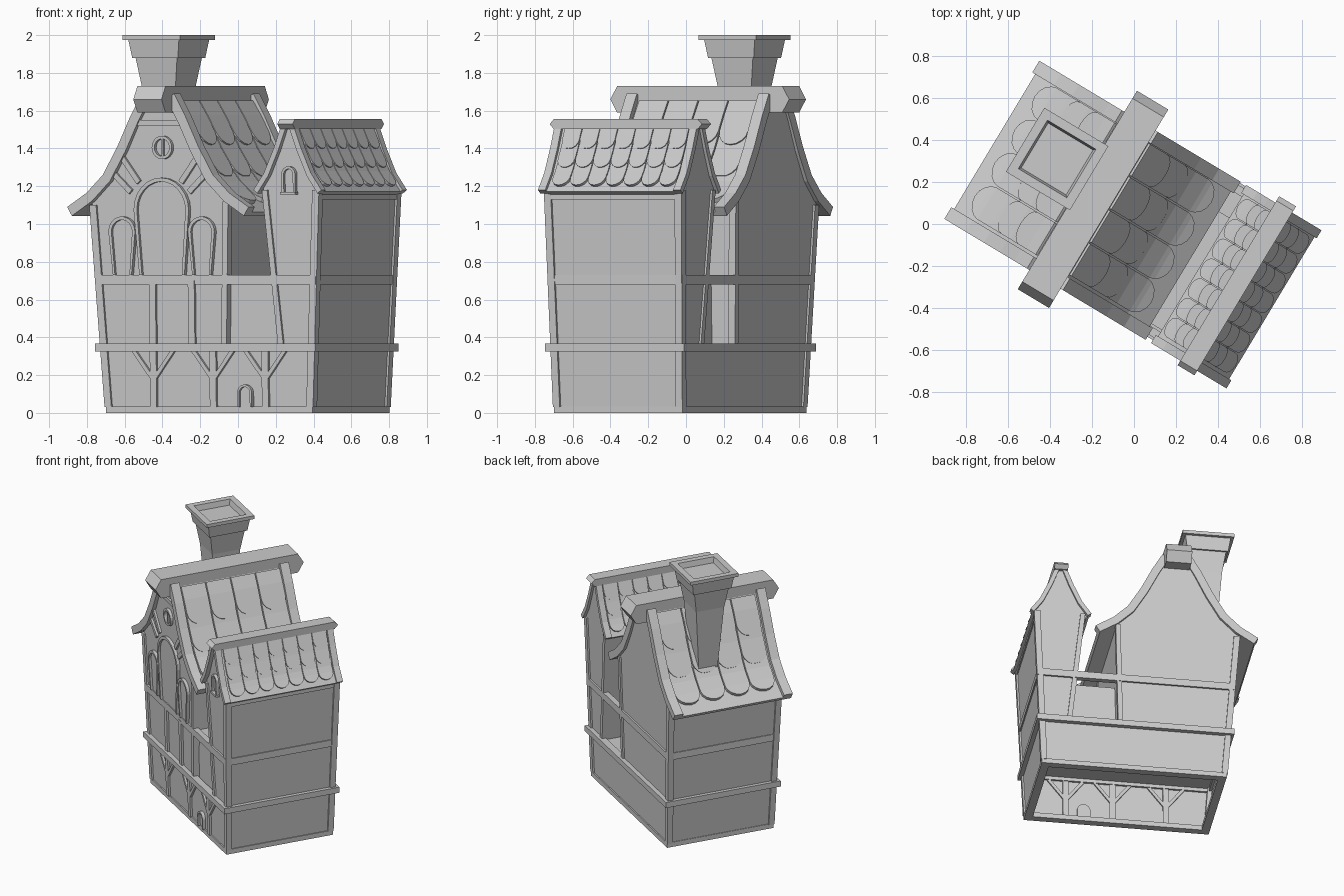
import bpy, math
from math import sin, cos, pi
from mathutils import Vector

if "Cube" in bpy.data.objects:
    bpy.data.objects.remove(bpy.data.objects["Cube"])

YAW = math.radians(-31)          # whole house is turned about z
FV = lambda z: .387 + .022 * z   # wall distance from centre line (front/back)
UL = lambda z: -.57 - .075 * z   # left wall
UR = lambda z: .69 + .045 * z    # right wall


def mesh(name, verts, faces):
    me = bpy.data.meshes.new(name)
    me.from_pydata(verts, [], faces)
    me.update()
    ob = bpy.data.objects.new(name, me)
    bpy.context.collection.objects.link(ob)
    ob.rotation_euler.z = YAW
    return ob


def prism(name, pts, va, vb, skip=()):
    """Profile in (x, z) extruded along y from va to vb (numbers or functions of z)."""
    f = lambda v, z: v(z) if callable(v) else v
    n = len(pts)
    area = sum(pts[i - 1][0] * pts[i][1] - pts[i][0] * pts[i - 1][1] for i in range(n))
    if area < 0:
        pts = pts[::-1]
    verts = [(x, f(va, z), z) for x, z in pts] + [(x, f(vb, z), z) for x, z in pts]
    faces = [tuple(range(n)), tuple(range(2 * n - 1, n - 1, -1))]
    faces += [(i, i + n, (i + 1) % n + n, (i + 1) % n) for i in range(n) if i not in skip]
    return mesh(name, verts, faces)


def box(name, x0, x1, y0, y1, z0, z1):
    return prism(name, [(x0, z0), (x1, z0), (x1, z1), (x0, z1)], y0, y1)


def ring(name, x0, x1, y, z0, z1, t):
    """Four beams running round the house."""
    box(name + "_front", x0, x1, -y, -y + t, z0, z1)
    box(name + "_back", x0, x1, y - t, y, z0, z1)
    box(name + "_left", x0, x0 + t, -y + t, y - t, z0, z1)
    box(name + "_right", x1 - t, x1, -y + t, y - t, z0, z1)


def on_front(name, pts, out=.015, inn=.012):
    return prism(name, pts, lambda z: -FV(z) - out, lambda z: -FV(z) + inn)


def bar(name, a, b, w, out=.015):
    a, b = Vector(a), Vector(b)
    d = (b - a).normalized() * w / 2
    n = Vector((-d.y, d.x))
    return on_front(name, [tuple(p) for p in (a + n, a - n, b - n, b + n)], out)


def offset(prof, t):
    """Shift a roof profile (ridge to eave) inward along its normals."""
    out = []
    for i, p in enumerate(prof):
        a, b = Vector(prof[max(i - 1, 0)]), Vector(prof[min(i + 1, len(prof) - 1)])
        d = (b - a).normalized()
        out.append((p[0] + d.y * t, p[1] - d.x * t))
    return out


def slab(name, cx, prof, t, v0, v1):
    inner = offset(prof, t)
    for s, side in ((-1, "left"), (1, "right")):
        prism(f"{name}_{side}", [(cx + s * x, z) for x, z in prof + inner[::-1]], v0, v1)


def tiles(name, cx, side, prof, ends, length, cols, v, thick):
    """Rounded shingles following the roof profile."""
    def at(s, n):
        for i in range(len(prof) - 1):
            a, b = Vector(prof[i]), Vector(prof[i + 1])
            if s <= (b - a).length or i == len(prof) - 2:
                d = (b - a).normalized()
                p = a + d * s + Vector((-d.y, d.x)) * n
                return cx + side * p.x, p.y
            s -= (b - a).length
    verts, faces = [], []
    pitch = 2 * v / cols
    w = pitch * .48
    for end in ends:
        top = max(end - length, 0.02)
        bend = end - w * .95
        mid = (top + bend) / 2
        outline = [(w, top), (w, mid)] + [(w * cos(a), bend + w * .95 * sin(a))
                   for a in [pi * k / 8 for k in range(9)]] + [(-w, mid), (-w, top)]
        for c in range(cols):
            cy = -v + pitch * (c + .5)
            b, n = len(verts), len(outline)
            for base in (thick, -.004):
                for y, s in outline:
                    h = base + thick * (s - top) / (end - top)
                    x, z = at(s, max(h, 0) if base > 0 else base)
                    verts.append((x, cy + y, z))
            # fan of cross strips keeps the bent shingle clean
            for k in (0, n):
                faces += [(b + k + i, b + k + i + 1, b + k + n - 2 - i, b + k + n - 1 - i)
                          for i in range(n // 2 - 1)]
                m = n // 2
                faces.append((b + k + m - 1, b + k + m, b + k + m + 1))
            faces += [(b + i, b + (i + 1) % n, b + n + (i + 1) % n, b + n + i) for i in range(n)]
    return mesh(name, verts, faces)


def gable(cx, prof, t):
    inner = offset(prof, t)[:-1]
    return [(cx + x, z) for x, z in inner[::-1]] + [(cx - x, z) for x, z in inner]


def arch(name, cx, z0, half, top, w=.02, taper=.82, out=.022):
    """Raised arched frame around a slightly raised panel."""
    def path(h, t):
        a = [(cx + h * cos(k * pi / 12), t - h + h * sin(k * pi / 12)) for k in range(13)]
        return [(cx + h * taper, z0)] + a + [(cx - h * taper, z0)]
    on_front(name + "_frame", path(half, top) + path(half - w, top - w)[::-1], out)
    on_front(name + "_panel", path(half - w, top - w), .006)


MC, TC = -.228, .572                                   # gable centres
MAIN = [(.10, 1.69), (.17, 1.57), (.25, 1.41), (.34, 1.26), (.44, 1.165), (.56, 1.09)]
TOWER = [(.035, 1.53), (.085, 1.40), (.145, 1.27), (.21, 1.18)]
neg, pos = (lambda z: -FV(z)), (lambda z: FV(z))

# Walls: open-bottomed ground floor, big house, narrow tower, recessed link
prism("ground_walls", [(UL(0), 0), (UR(0), 0), (UR(.35), .35), (UL(.35), .35)], neg, pos, skip=(0,))
prism("main_walls", [(UL(.35), .35), (.165, .35), (.185, 1.13)] + gable(MC, MAIN, .05)
      + [(UL(1.13), 1.13)], neg, pos)
prism("tower_walls", [(.50, .35), (UR(.35), .35), (UR(1.19), 1.19)] + gable(TC, TOWER, .03)
      + [(.405, 1.19)], neg, pos)
box("link_block", .15, .52, -.365, .26, .35, .71)

# Plinth and belt beams
ring("plinth", -.577, .698, .397, 0, .035, .055)
ring("lower_belt", -.625, .735, .428, .325, .367, .05)
ring("upper_belt", UL(.7) - .008, UR(.7) + .008, .416, .68, .73, .04)
box("tower_eave_trim", .70, UR(1.15) + .008, -.40, .40, 1.13, 1.18)
box("main_eave_trim", UL(1.1) - .008, -.60, -.40, .40, 1.07, 1.11)

# Corner posts, mirrored front to back
for s, side in ((-1, "front"), (1, "back")):
    for nm, x0, z0, x1, z1, a, b in (
            ("left", UL(.03), .03, UL(1.1), 1.1, -.012, .03),
            ("right", UR(.03), .03, UR(1.18), 1.18, -.03, .012),
            ("main_inner", .165, .35, .185, 1.12, -.025, .008),
            ("tower_inner", .50, .35, .41, 1.18, -.008, .025)):
        prism(f"{nm}_{side}_post", [(x0 + a, z0), (x0 + b, z0), (x1 + b, z1), (x1 + a, z1)],
              lambda z: s * (FV(z) + .012), lambda z: s * (FV(z) - .03))

# Front timbers: ground posts with branching braces, middle posts
for i, u in enumerate((-.28, .088, .41)):
    bar(f"ground_post_{i}", (u, .03), (u, .34), .04)
    for s in (-1, 1):
        bar(f"brace_{i}_{s}", (u + s * .012, .19), (u + s * .125, .335), .022)
for i, u in enumerate((-.28, -.04)):
    bar(f"middle_post_{i}", (u, .35), (u, .70), .04)

# Door, windows and gable timbers
arch("door", .286, .03, .045, .15, .012, 1)
arch("large_window", -.215, .73, .17, 1.245)
for s in (-1, 1):
    arch(f"side_window_{s}", -.215 + s * .245, .73, .082, 1.04, .018, .7)
    bar(f"gable_brace_{s}", (MC + s * .18, 1.17), (MC + s * .31, 1.29), .03)
    bar(f"gable_rafter_{s}", (MC + s * .13, 1.22), (MC + s * .245, 1.37), .03)
bar("gable_collar", (MC - .13, 1.535), (MC + .13, 1.535), .03)
circ = lambda r: [(-.208 + r * cos(k * pi / 10), 1.405 + r * sin(k * pi / 10)) for k in range(21)]
on_front("round_window_frame", circ(.062) + circ(.046)[::-1], .02)
bar("round_window_mullion", (-.208, 1.36), (-.208, 1.45), .012)
arch("tower_window", .572, 1.165, .042, 1.305, .014, 1)
box("tower_window_sill", .525, .619, -.442, -.405, 1.155, 1.17)

# Roofs: slabs, verge boards, shingles
for nm, cx, prof, t, drop in (("main", MC, MAIN, .055, .03), ("tower", TC, TOWER, .03, .015)):
    surf = offset(prof, drop)
    slab(nm + "_roof", cx, surf, .025, -.40, .40)
    w = .065 if nm == "main" else .045
    slab(nm + "_verge_front", cx, prof, t, -.445, -.445 + w)
    slab(nm + "_verge_back", cx, prof, t, .435 - w, .435)
    for s in (-1, 1):
        if nm == "main":
            tiles("main_shingles", cx, s, surf, (.30, .50, .71), .27, 4, .37, .012)
        else:
            tiles("tower_shingles", cx, s, surf, (.14, .25, .365), .14, 7, .385, .008)


# Ridge beams with pointed ends
def ridge(name, cx, half, v, tip, z0, z1):
    zm = (z0 + z1) / 2
    prof = [(v, z0), (v + tip, zm), (v, z1), (-v, z1), (-v - tip, zm), (-v, z0)]
    verts = [(cx + s * half, y, z) for s in (1, -1) for y, z in prof]
    mesh(name, verts, [tuple(range(6)), tuple(range(11, 5, -1))]
         + [(i, i + 6, (i + 1) % 6 + 6, (i + 1) % 6) for i in range(6)])


ridge("main_ridge_beam", MC, .087, .51, .042, 1.59, 1.73)
ridge("tower_ridge_beam", TC, .047, .445, .025, 1.503, 1.555)

# Chimney: stacked square rings with a hollow top
levels = [(.068, 1.25), (.104, 1.73), (.128, 1.88), (.141, 1.88), (.156, 1.975),
          (.178, 1.975), (.178, 2.0), (.135, 2.0), (.125, 1.96)]
verts = [(-.474 + h * a, .077 + h * b, z) for h, z in levels
         for a, b in ((-1, -1), (1, -1), (1, 1), (-1, 1))]
faces = [(4 * k + i, 4 * k + (i + 1) % 4, 4 * k + 4 + (i + 1) % 4, 4 * k + 4 + i)
         for k in range(len(levels) - 1) for i in range(4)]
n = len(verts)
mesh("chimney", verts, faces + [(3, 2, 1, 0), (n - 4, n - 3, n - 2, n - 1)])

# Consistent outward faces on every closed part
import bmesh
for ob in bpy.data.objects:
    if ob.name == "ground_walls":
        continue
    bm = bmesh.new()
    bm.from_mesh(ob.data)
    bmesh.ops.recalc_face_normals(bm, faces=bm.faces)
    bm.to_mesh(ob.data)
    bm.free()
